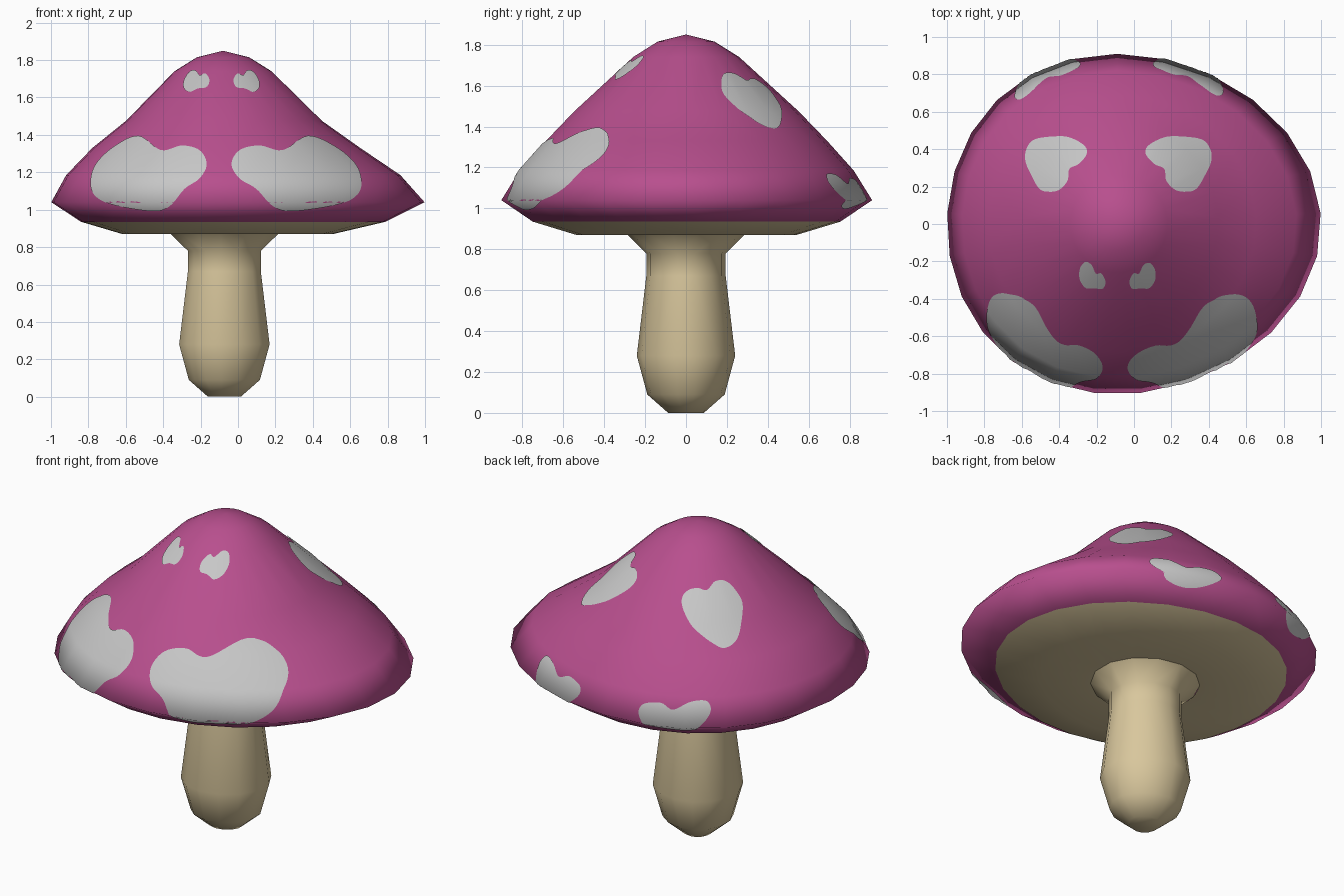
import bpy, bmesh, math
from mathutils import Vector
from mathutils.bvhtree import BVHTree
from mathutils.interpolate import poly_3d_calc

if "Cube" in bpy.data.objects:
    bpy.data.objects.remove(bpy.data.objects["Cube"])


def material(name, rgb):
    m = bpy.data.materials.new(name)
    m.diffuse_color = (*rgb, 1)
    m.use_nodes = True
    m.node_tree.nodes["Principled BSDF"].inputs["Base Color"].default_value = m.diffuse_color
    return m


PINK = material("pink", (0.48, 0.078, 0.27))
BEIGE = material("beige", (0.69, 0.57, 0.335))
GREY = material("pale_grey", (0.57, 0.57, 0.57))
AXIS_X = -0.08


def loft(name, rings, sides, mats, tip=None, foot=False, colour=None):
    """Skin egg-shaped rings given as (x_left, x_right, y_radius, z)."""
    bm = bmesh.new()
    loops = []
    for xl, xr, ry, z in rings:
        mid, half = (xl + xr) / 2, (xr - xl) / 2
        loop = []
        for i in range(sides):
            a = math.pi / 2 + i * math.tau / sides
            s = math.sin(a)
            x = mid + half * math.cos(a) - (mid - AXIS_X + 0.01) * s * s
            loop.append(bm.verts.new((x, ry * s, z)))
        loops.append(loop)
    for k in range(len(loops) - 1):
        a, b = loops[k], loops[k + 1]
        for i in range(sides):
            j = (i + 1) % sides
            f = bm.faces.new((a[i], b[i], b[j], a[j]))
            f.material_index = colour(k) if colour else 0
    if tip:
        t = bm.verts.new(tip)
        for i in range(sides):
            bm.faces.new((t, loops[0][i], loops[0][(i + 1) % sides]))
    if foot:
        bm.faces.new(loops[-1][::-1])
    bmesh.ops.triangulate(bm, faces=bm.faces[:])
    for f in bm.faces:
        f.smooth = True
    bm.normal_update()
    me = bpy.data.meshes.new(name)
    bm.to_mesh(me)
    for m in mats:
        me.materials.append(m)
    bpy.context.collection.objects.link(bpy.data.objects.new(name, me))
    return bm


# Cap: pink dome over the rim, beige underside
cap_rings = [
    (-0.22, 0.06, 0.14, 1.815), (-0.34, 0.18, 0.26, 1.74),
    (-0.60, 0.45, 0.55, 1.475), (-0.78, 0.655, 0.69, 1.33),
    (-0.92, 0.87, 0.82, 1.185), (-1.0, 1.0, 0.91, 1.04),
    (-0.84, 0.79, 0.755, 0.935), (-0.62, 0.51, 0.54, 0.87),
    (-0.37, 0.22, 0.28, 0.875)]
cap = loft("cap", cap_rings, 25, [PINK, BEIGE], tip=(AXIS_X, 0, 1.85),
           colour=lambda k: 1 if k >= 6 else 0)

# Stem: bulbous foot, narrow neck, flare under the cap
stem_profile = [(0.30, 0.875), (0.20, 0.78), (0.20, 0.67), (0.248, 0.28),
                (0.195, 0.09), (0.09, 0.0)]
loft("stem", [(-0.072 - r, -0.072 + r, r * 0.97, z) for r, z in stem_profile],
     14, [BEIGE], foot=True).free()

cap.faces.ensure_lookup_table()
tree = BVHTree.FromBMesh(cap)


def smooth_outline(pts, steps=6):
    """Closed Catmull-Rom curve through the points."""
    out, n = [], len(pts)
    p = [Vector(q) for q in pts]
    for i in range(n):
        a, b, c, d = p[i - 1], p[i], p[(i + 1) % n], p[(i + 2) % n]
        for s in range(steps):
            t = s / steps
            out.append(0.5 * (2 * b + (c - a) * t + (2 * a - 5 * b + 4 * c - d) * t * t
                              + (3 * b - a - 3 * c + d) * t ** 3))
    return out


RAYS = {
    "front": lambda u, v: (Vector((u, -3, v)), Vector((0, 1, 0))),
    "back": lambda u, v: (Vector((u, 3, v)), Vector((0, -1, 0))),
    "top": lambda u, v: (Vector((u, v, 4)), Vector((0, 0, -1))),
}


def spot(name, pts, side, levels=14):
    """Thin heart-shaped skin laid onto the cap along one view direction."""
    line = smooth_outline(pts)
    centre = sum(line, Vector((0, 0))) / len(line)
    bm = bmesh.new()
    normals = []

    def place(p):
        origin, way = RAYS[side](p.x, p.y)
        hit, _, idx, _ = tree.ray_cast(origin, way)
        if hit is None:
            hit, _, idx, _ = tree.find_nearest(Vector((origin.x, origin.y * 0.3, origin.z)))
        vs = cap.faces[idx].verts
        w = poly_3d_calc([v.co for v in vs], hit)
        n = sum((v.normal * k for v, k in zip(vs, w)), Vector()).normalized()
        normals.append(n)
        return bm.verts.new(hit + n * 0.005)

    mid = place(centre)
    rings = [[place(centre.lerp(p, l / levels)) for p in line] for l in range(1, levels + 1)]
    n = len(line)
    for i in range(n):
        j = (i + 1) % n
        bm.faces.new((mid, rings[0][i], rings[0][j]))
        for a, b in zip(rings, rings[1:]):
            bm.faces.new((a[i], b[i], b[j], a[j]))
    bm.normal_update()
    bm.verts.index_update()
    if sum(f.normal.dot(normals[f.verts[0].index]) for f in bm.faces) < 0:
        bmesh.ops.reverse_faces(bm, faces=bm.faces[:])
    for f in bm.faces:
        f.smooth = True
    me = bpy.data.meshes.new(name)
    bm.to_mesh(me)
    bm.free()
    me.materials.append(GREY)
    me.normals_split_custom_set_from_vertices([tuple(v) for v in normals])
    bpy.context.collection.objects.link(bpy.data.objects.new(name, me))


# Left-hand spots: view direction, mirror rule x' = offset - scale * x, outline
spots = {
    "large_front_spot": ("front", -0.222, 1.12, [
        (-.41, 1.315), (-.53, 1.392), (-.66, 1.335), (-.755, 1.245), (-.785, 1.155),
        (-.765, 1.08), (-.675, 1.03), (-.46, .995), (-.365, 1.02), (-.285, 1.11),
        (-.205, 1.165), (-.167, 1.24), (-.205, 1.315), (-.30, 1.34)]),
    "small_front_spot": ("front", -0.177, 1.0, [
        (-.203, 1.715), (-.225, 1.741), (-.257, 1.735), (-.287, 1.69), (-.288, 1.647),
        (-.257, 1.626), (-.214, 1.644), (-.168, 1.652), (-.152, 1.69), (-.174, 1.725)]),
    "upper_back_spot": ("top", -0.2075, 1.07, [
        (-.572, .40), (-.53, .45), (-.422, .466), (-.342, .46), (-.265, .417),
        (-.252, .37), (-.295, .318), (-.343, .292), (-.353, .23), (-.396, .182),
        (-.45, .171), (-.503, .187), (-.55, .267), (-.578, .337)]),
    "lower_back_spot": ("back", -0.205, 1.07, [
        (-.46, 1.12), (-.53, 1.16), (-.60, 1.165), (-.635, 1.12), (-.62, 1.06),
        (-.57, 1.015), (-.46, 1.0), (-.37, 1.02), (-.31, 1.06), (-.285, 1.10),
        (-.31, 1.135), (-.39, 1.145)]),
}
for name, (side, off, k, pts) in spots.items():
    spot(name + "_left", pts, side)
    spot(name + "_right", [(off - k * x, y) for x, y in pts], side)
cap.free()
